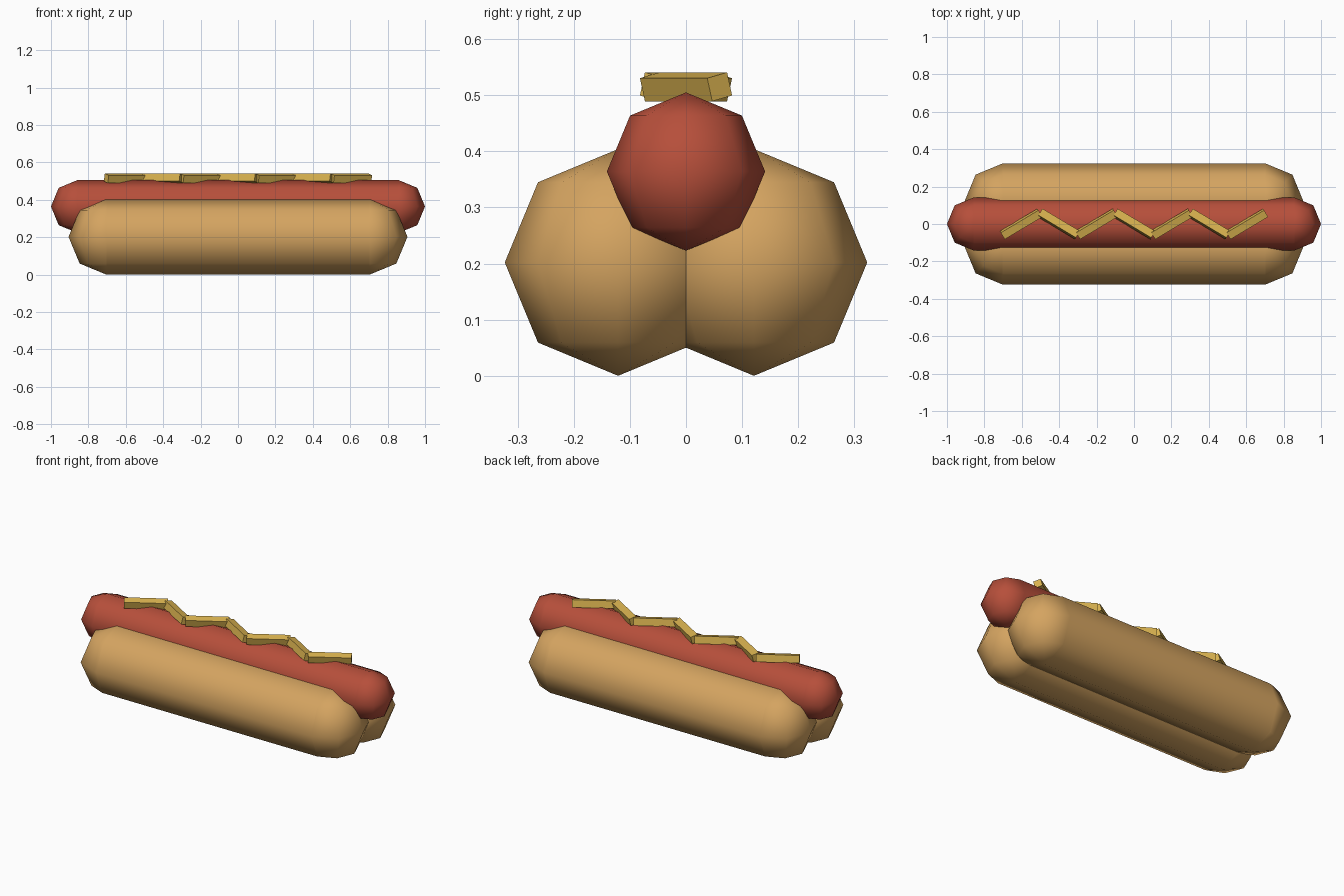
import bpy
import bmesh
import math
from mathutils import Matrix, Vector

default = bpy.data.objects.get("Cube")
if default:
    bpy.data.objects.remove(default)


def material(name, color):
    mat = bpy.data.materials.new(name)
    mat.use_nodes = True
    mat.diffuse_color = (*color, 1)
    mat.node_tree.nodes["Principled BSDF"].inputs["Base Color"].default_value = (*color, 1)
    return mat


def add_object(name, bm, mat, smooth):
    mesh = bpy.data.meshes.new(name)
    for face in bm.faces:
        face.smooth = smooth
    bm.to_mesh(mesh)
    bm.free()
    mesh.materials.append(mat)
    obj = bpy.data.objects.new(name, mesh)
    bpy.context.collection.objects.link(obj)
    return obj


def rounded_roll(name, center, radius, half_length, mat):
    """Eight-sided tube along x, closed by a low-poly ball at each end."""
    bm = bmesh.new()
    bmesh.ops.create_cone(bm, cap_ends=False, segments=8, radius1=radius, radius2=radius,
                          depth=2 * half_length, matrix=Matrix.Rotation(math.pi / 2, 4, 'Y'))
    for side in (-1, 1):
        bmesh.ops.create_uvsphere(bm, u_segments=8, v_segments=4, radius=radius,
                                  matrix=Matrix.Translation((side * half_length, 0, 0)))
    obj = add_object(name, bm, mat, True)
    obj.location = center
    return obj


bread = material("toasted bread", (0.66, 0.37, 0.118))
meat = material("sausage red", (0.47, 0.078, 0.043))
yellow = material("mustard yellow", (0.70, 0.45, 0.08))

# Bun halves and sausage
for name, y in (("bun_right_half", -0.121), ("bun_left_half", 0.121)):
    rounded_roll(name, (0, y, 0.202), 0.202, 0.704, bread)
rounded_roll("sausage", (0, 0, 0.364), 0.141, 0.859, meat)

# Mustard zigzag: one four-sided bar for each stroke
points = [Vector((-0.704 + 0.2011 * i, 0.06 * (-1) ** (i + 1), 0.515)) for i in range(8)]
bm = bmesh.new()
for start, end in zip(points, points[1:]):
    stroke = end - start
    turn = Vector((0, 0, 1)).rotation_difference(stroke).to_matrix().to_4x4()
    bmesh.ops.create_cone(bm, cap_ends=True, segments=4, radius1=0.03, radius2=0.03,
                          depth=stroke.length,
                          matrix=Matrix.Translation((start + end) / 2) @ turn)
add_object("mustard_zigzag", bm, yellow, False)
